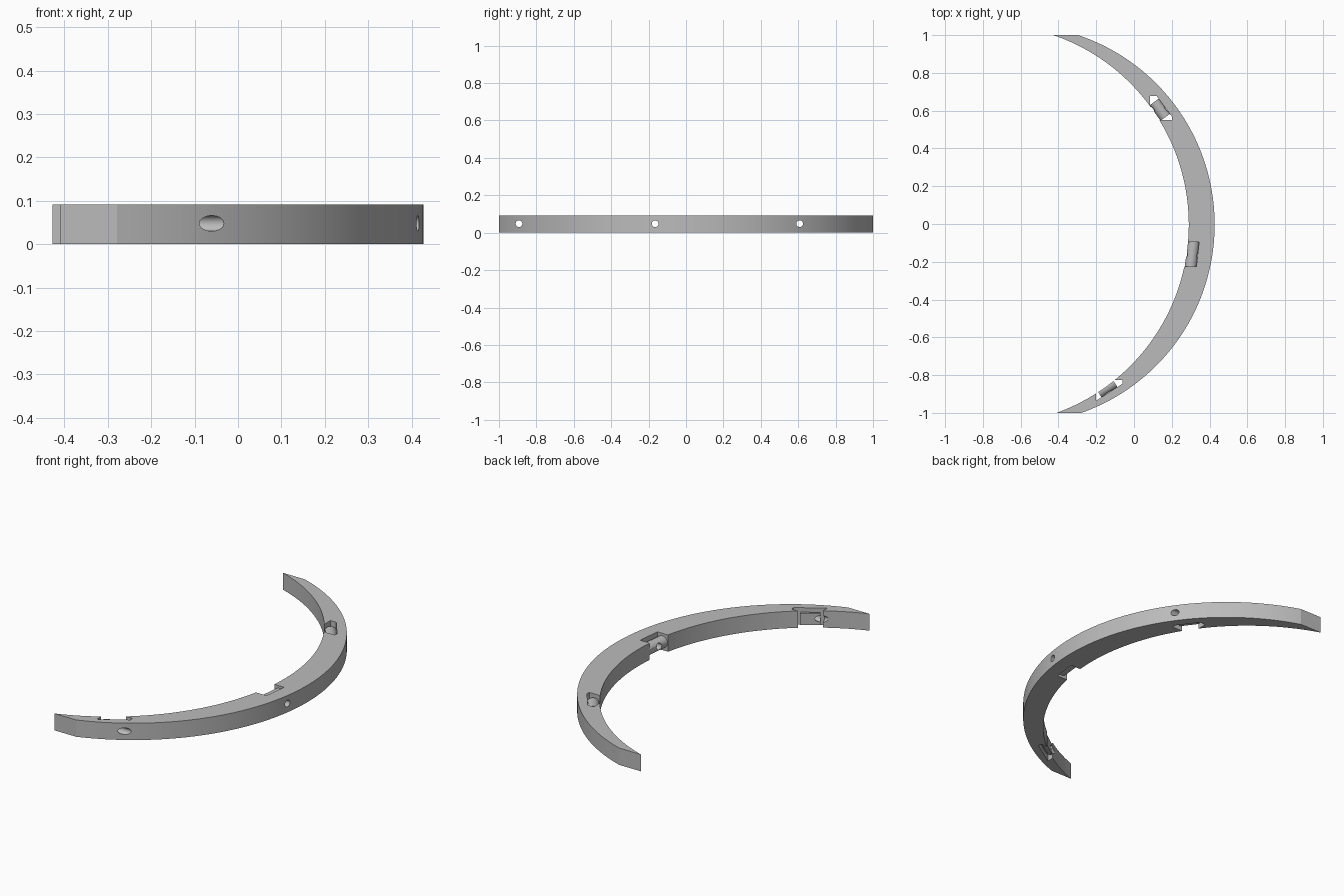
import bpy, bmesh, math
from mathutils import Vector, Matrix

cube = bpy.data.objects.get("Cube")
if cube:
    bpy.data.objects.remove(cube, do_unlink=True)

HEIGHT = 0.092
MID = HEIGHT / 2

grey = bpy.data.materials.new("plain grey")
grey.use_nodes = True
grey.diffuse_color = (0.5, 0.5, 0.5, 1)
grey.node_tree.nodes["Principled BSDF"].inputs["Base Color"].default_value = (0.5, 0.5, 0.5, 1)


def make_object(name, bm):
    bmesh.ops.recalc_face_normals(bm, faces=bm.faces[:])
    mesh = bpy.data.meshes.new(name)
    bm.to_mesh(mesh)
    bm.free()
    obj = bpy.data.objects.new(name, mesh)
    bpy.context.collection.objects.link(obj)
    mesh.materials.append(grey)
    return obj


def prism(name, outline, low, high):
    bm = bmesh.new()
    face = bm.faces.new([bm.verts.new((x, y, low)) for x, y in outline])
    top = bmesh.ops.extrude_face_region(bm, geom=[face])["geom"]
    bmesh.ops.translate(bm, vec=(0, 0, high - low),
                        verts=[v for v in top if isinstance(v, bmesh.types.BMVert)])
    return make_object(name, bm)


def rod(name, centre, direction, radius, length):
    bm = bmesh.new()
    turn = Vector(direction).to_track_quat('Z', 'Y').to_matrix().to_4x4()
    bmesh.ops.create_cone(bm, cap_ends=True, segments=40, radius1=radius, radius2=radius,
                          depth=length, matrix=Matrix.Translation(centre) @ turn)
    return make_object(name, bm)


def subtract(obj, cutter):
    mod = obj.modifiers.new("cut", 'BOOLEAN')
    mod.operation = 'DIFFERENCE'
    mod.solver = 'EXACT'
    mod.object = cutter
    bpy.context.view_layer.objects.active = obj
    bpy.ops.object.modifier_apply(modifier=mod.name)
    bpy.data.objects.remove(cutter, do_unlink=True)


def arc(cx, radius, steps=96, cy=-0.003):
    # circular arc running from y = -1 to y = 1
    start, end = math.asin((-1 - cy) / radius), math.asin((1 - cy) / radius)
    angles = [start + (end - start) * i / steps for i in range(steps + 1)]
    return [(cx + radius * math.cos(a), cy + radius * math.sin(a)) for a in angles]


# Crescent band: two equal arcs offset along x, square cut at the tips
band = prism("curved_band", arc(-0.63, 1.057) + arc(-0.77, 1.06)[::-1], 0, HEIGHT)

# Pockets: outline, back wall from point a to point b, barrel length, hole y
pockets = [
    ([(0.085, 0.55), (0.085, 0.677), (0.12, 0.677), (0.2, 0.57), (0.2, 0.55)],
     (0.12, 0.677), (0.2, 0.57), 0.10, 0.608),
    ([(0.2, -0.095), (0.345, -0.095), (0.33, -0.225), (0.2, -0.225)],
     (0.345, -0.095), (0.33, -0.225), 0.2, -0.165),
    ([(-0.2, -0.825), (-0.2, -0.935), (-0.06, -0.845), (-0.06, -0.825)],
     (-0.06, -0.845), (-0.2, -0.935), 0.10, -0.893),
]
RADIUS = 0.032
for outline, a, b, length, hole_y in pockets:
    a, b = Vector((*a, MID)), Vector((*b, MID))
    along = (b - a).normalized()
    inward = Vector((along.y, -along.x, 0))
    if inward.x > 0:
        inward = -inward
    # Pocket through the height that leaves a rounded barrel on its back wall
    pocket = prism("pocket_cutter", outline, -0.05, HEIGHT + 0.05)
    barrel = rod("barrel_cutter", (a + b) / 2 + inward * RADIUS * 0.9, along, RADIUS, length)
    subtract(pocket, barrel)
    subtract(band, pocket)
    # Round hole straight through along x
    subtract(band, rod("hole_cutter", (0, hole_y, MID + 0.002), (1, 0, 0), 0.018, 2))

bpy.ops.object.select_all(action='DESELECT')
band.select_set(True)
bpy.context.view_layer.objects.active = band
bpy.ops.object.shade_smooth_by_angle(angle=math.radians(15))
